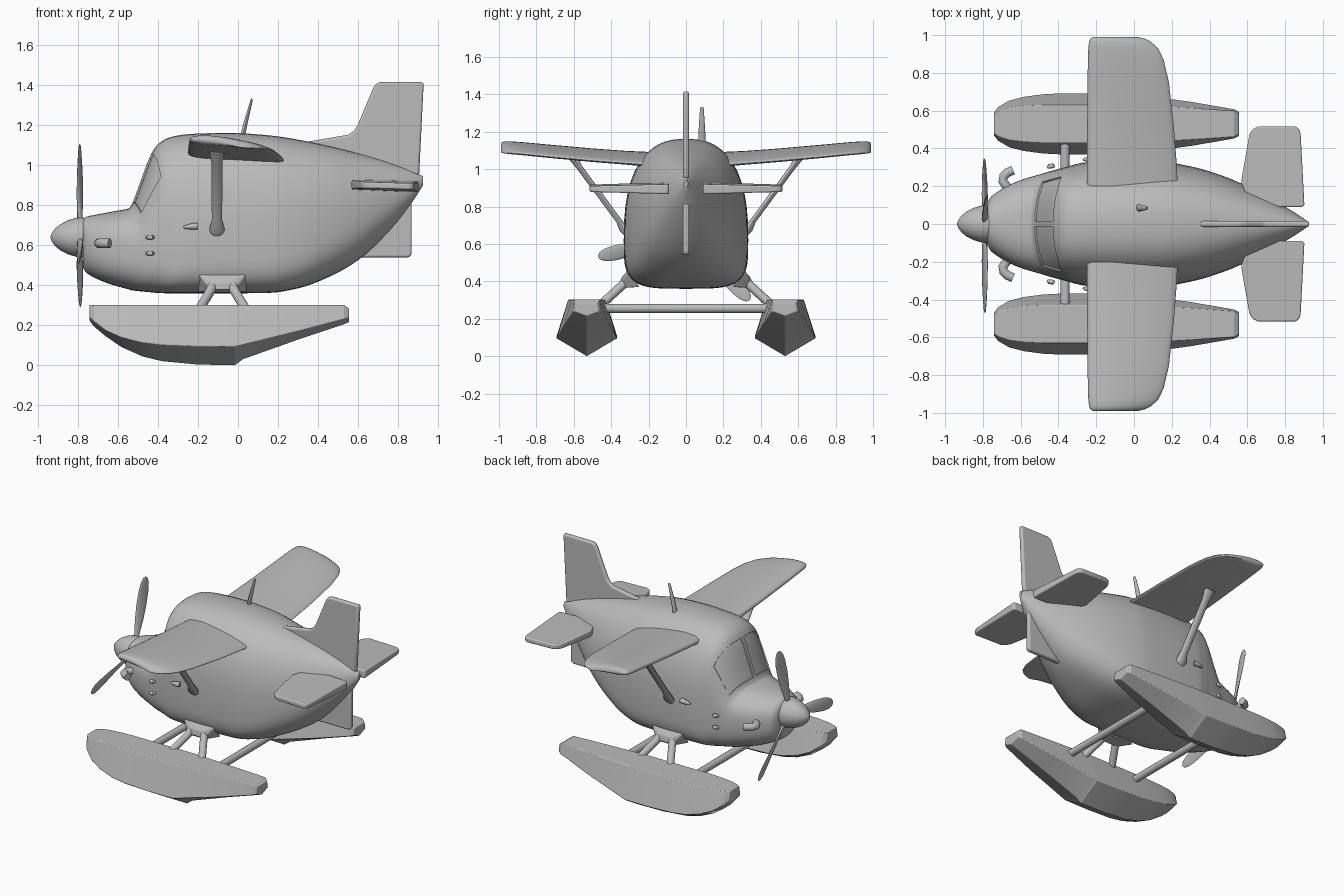
import bpy, bmesh, math
from mathutils import Vector, Matrix

if "Cube" in bpy.data.objects:
    bpy.data.objects.remove(bpy.data.objects["Cube"])

grey = bpy.data.materials.new("light_grey")
grey.diffuse_color = (0.5, 0.5, 0.5, 1)
grey.use_nodes = True
grey.node_tree.nodes["Principled BSDF"].inputs["Base Color"].default_value = grey.diffuse_color


def finish(name, bm, mirror=False, angle=35, bevel=0):
    bmesh.ops.recalc_face_normals(bm, faces=bm.faces)
    me = bpy.data.meshes.new(name)
    bm.to_mesh(me)
    bm.free()
    me.materials.append(grey)
    ob = bpy.data.objects.new(name, me)
    bpy.context.collection.objects.link(ob)
    if bevel:
        b = ob.modifiers.new("bevel", 'BEVEL')
        b.width, b.segments, b.limit_method = bevel, 3, 'ANGLE'
    if mirror:
        m = ob.modifiers.new("mirror", 'MIRROR')
        m.use_axis = (False, True, False)
    bpy.ops.object.select_all(action='DESELECT')
    ob.select_set(True)
    bpy.context.view_layer.objects.active = ob
    bpy.ops.object.shade_smooth_by_angle(angle=math.radians(angle))
    return ob


def loft(rings):
    """Skin closed rings of equal length and cap both ends."""
    bm = bmesh.new()
    vs = [[bm.verts.new(p) for p in r] for r in rings]
    n = len(rings[0])
    grid = [[bm.faces.new((a[j], a[(j + 1) % n], b[(j + 1) % n], b[j]))
             for j in range(n)] for a, b in zip(vs, vs[1:])]
    bm.faces.new(vs[0])
    bm.faces.new(vs[-1])
    return bm, grid


def tube(name, path, radii, flat=1.0, mirror=True, n=14):
    path = [Vector(p) for p in path]
    rings = []
    for i, p in enumerate(path):
        d = path[min(i + 1, len(path) - 1)] - path[max(i - 1, 0)]
        q = d.to_track_quat('Z', 'Y')
        r = radii[i] if isinstance(radii, (list, tuple)) else radii
        rings.append([p + q @ Vector((r * math.cos(a), r * flat * math.sin(a), 0))
                      for a in (2 * math.pi * k / n for k in range(n))])
    return finish(name, loft(rings)[0], mirror)


def plate(name, outline, place, thick, bevel, mirror=False):
    """Flat outline given a thickness; place maps (u, v, w) to space."""
    rings = [[place(u, v, w) for u, v in outline] for w in (-thick / 2, thick / 2)]
    return finish(name, loft(rings)[0], mirror, 40, bevel)


def spow(v, e):
    return math.copysign(abs(v) ** e, v)


def smooth_rows(rows, sub):
    """Monotone cubic interpolation between table rows."""
    cols = []
    for c in zip(*rows):
        d = [b - a for a, b in zip(c, c[1:])]
        m = [d[0]] + [2 * a * b / (a + b) if a * b > 0 else 0 for a, b in zip(d, d[1:])] + [d[-1]]
        out = []
        for i in range(len(d)):
            for k in range(sub):
                t = k / sub
                out.append(c[i] + d[i] * t * t * (3 - 2 * t)
                           + m[i] * t * (1 - t) ** 2 - m[i + 1] * t * t * (1 - t))
        cols.append(out + [c[-1]])
    return list(zip(*cols))


# Fuselage: x, top, bottom, half width, widest height, top/bottom squareness, side sweep
body = [
    (-.775, .730, .490, .110, .62, 2.2, 2.4, 0), (-.76, .742, .465, .140, .61, 2.2, 2.5, 0),
    (-.70, .755, .430, .185, .60, 2.3, 2.7, 0), (-.62, .770, .400, .230, .60, 2.4, 2.9, .02),
    (-.545, .785, .380, .262, .59, 2.6, 3.1, .05), (-.53, .805, .375, .270, .59, 2.8, 3.2, .06),
    (-.435, 1.055, .365, .300, .60, 3.0, 3.6, .06), (-.40, 1.105, .362, .308, .60, 2.8, 3.8, .05),
    (-.34, 1.140, .360, .318, .60, 2.6, 4, .03), (-.24, 1.156, .360, .328, .61, 2.5, 4, 0),
    (-.05, 1.162, .360, .333, .62, 2.5, 4, 0), (.15, 1.150, .362, .328, .63, 2.5, 4, 0),
    (.30, 1.128, .385, .305, .65, 2.4, 3.6, 0), (.45, 1.097, .440, .262, .69, 2.3, 3, 0),
    (.60, 1.060, .525, .200, .74, 2.1, 2.5, 0), (.75, 1.015, .665, .120, .81, 2, 2.1, 0),
    (.86, .975, .800, .055, .87, 2, 2, 0), (.925, .945, .900, .010, .92, 2, 2, 0)]
SEG, SUB = 48, 4
rings = []
for x, zt, zb, w, zm, nt, nb, sweep in smooth_rows(body, SUB):
    ring = []
    for j in range(SEG):
        a = 2 * math.pi * j / SEG
        e = 2 / (nt if math.cos(a) >= 0 else nb)
        y = w * spow(math.sin(a), e)
        h = spow(math.cos(a), e)
        ring.append((x + sweep * (y / .28) ** 2, y, zm + h * ((zt - zm) if h > 0 else (zm - zb))))
    rings.append(ring)
bm, grid = loft(rings)
bmesh.ops.recalc_face_normals(bm, faces=bm.faces)
# Recessed windscreen panes
for cols in (range(0, 7), range(SEG - 7, SEG)):
    pane = [grid[i][j] for i in range(5 * SUB, 6 * SUB + 1) for j in cols]
    bmesh.ops.inset_region(bm, faces=pane, thickness=.012, use_even_offset=True)
    bmesh.ops.inset_region(bm, faces=pane, thickness=.002, depth=-.008, use_even_offset=True)
finish("fuselage", bm)

# Wings: y, leading edge, trailing edge, height, half thickness
rings = []
for y, xl, xt, zc, th in [(.2, -.25, .232, 1.062, .036), (.32, -.25, .226, 1.071, .032),
                          (.5, -.248, .212, 1.085, .031), (.75, -.246, .185, 1.108, .03),
                          (.87, -.244, .157, 1.12, .029), (.93, -.242, .128, 1.125, .028),
                          (.965, -.238, .09, 1.128, .026), (.982, -.23, .055, 1.129, .02),
                          (.99, -.215, .02, 1.129, .009)]:
    ring = []
    for k in range(28):
        a = 2 * math.pi * k / 28
        u = spow(math.cos(a), .8)
        ring.append(((xl + xt) / 2 + u * (xt - xl) / 2, y,
                     zc + th * spow(math.sin(a), .8) * (.85 - .25 * u) - .04 * ((u + 1) / 2) ** 2))
    rings.append(ring)
finish("wing", loft(rings)[0], True, 50)

# Wing struts with widened ends
tube("wing_strut", [(-.105, .31, .655), (-.105, .335, .68), (-.105, .36, .725),
                    (-.105, .57, 1.01), (-.105, .61, 1.07)], [.036, .038, .026, .027, .04], .6)

# Tail surfaces
upright = lambda u, v, w: (u, w, v)
plate("tail_fin", [(.33, 1.115), (.46, 1.137), (.55, 1.152), (.58, 1.172), (.60, 1.205), (.675, 1.385),
                   (.688, 1.407), (.71, 1.415), (.928, 1.415), (.905, .95), (.6, 1.0)], upright, .032, .012)
plate("lower_fin", [(.58, .54), (.855, .54), (.868, .555), (.868, .85), (.75, .82), (.56, .62)],
      upright, .034, .012)
plate("tailplane", [(.70, .09), (.60, .14), (.567, .22), (.575, .27), (.61, .47), (.625, .5), (.655, .516),
                    (.855, .516), (.873, .505), (.882, .48), (.902, .1), (.89, .09)],
      lambda u, v, w: (u, v, .898 + w * (1.15 - v) - .03 * (u - .73)), .05, .018, True)

# Floats: x, deck half width, chine half width, chine height, keel height
FY = .53
rings = []
for x, d, c, zc, zk in [(-.742, .05, .06, .245, .225), (-.72, .065, .09, .22, .195),
                        (-.66, .085, .125, .175, .145), (-.58, .095, .145, .14, .09),
                        (-.48, .10, .158, .115, .045), (-.38, .10, .163, .103, .02),
                        (-.2, .10, .163, .096, .003), (-.015, .10, .16, .095, 0), (.025, .098, .155, .105, .03),
                        (.3, .083, .118, .172, .128), (.53, .068, .078, .232, .205), (.555, .055, .065, .24, .215)]:
    top = .285 if x > .54 else .302
    rings.append([(x, FY - d, top), (x, FY + d, top), (x, FY + c, zc), (x, FY, zk), (x, FY - c, zc)])
finish("float", loft(rings)[0], True, 22, .004)

# Bars joining the floats, and legs up to the fuselage
for i, x in enumerate((-.365, .15)):
    tube(f"float_crossbar_{i + 1}", [(x, -.48, .255), (x, -.40, .255), (x, .40, .255), (x, .48, .255)],
         [.03, .024, .024, .03], mirror=False)
for i, (x0, x1) in enumerate(((-.12, -.20), (-.035, .045))):
    tube(f"float_leg_{i + 1}", [(x0, .29, .43), (x0 * .8 + x1 * .2, .345, .375), (x1, .46, .27)],
         [.034, .024, .024])
bm = bmesh.new()
for x, y, z in [(-.20, .25, .37), (.045, .25, .37), (-.20, .31, .46), (.045, .31, .46), (-.14, .35, .38),
                (-.015, .35, .38), (-.14, .33, .365), (-.015, .33, .365), (-.13, .345, .42), (-.025, .345, .42)]:
    bm.verts.new((x, y, z))
bmesh.ops.convex_hull(bm, input=bm.verts)
finish("leg_fairing", bm, True, 40, .006)

# Spinner and three propeller blades
HZ = .64
rings = [[(x, r * math.cos(2 * math.pi * k / 32), HZ + r * math.sin(2 * math.pi * k / 32)) for k in range(32)]
         for x, r in [(-.936, .006), (-.93, .022), (-.915, .042), (-.89, .064), (-.85, .085),
                      (-.81, .097), (-.785, .1), (-.76, .096)]]
finish("spinner", loft(rings)[0])
for i, deg in enumerate((-15, 103, 225)):
    rot = Matrix.Rotation(math.radians(deg), 3, 'X')
    rings = []
    for r, hw, th, tw in [(.05, .014, .012, 40), (.12, .018, .011, 35), (.2, .03, .009, 28),
                          (.3, .039, .008, 20), (.39, .041, .006, 14), (.44, .035, .005, 11),
                          (.47, .022, .004, 10), (.481, .007, .002, 10)]:
        t = math.radians(tw)
        ring = []
        for k in range(14):
            a = 2 * math.pi * k / 14
            p, q = hw * math.cos(a), th * math.sin(a)
            ring.append(Vector((-.79, 0, HZ)) + rot @ Vector(
                (p * math.sin(t) + q * math.cos(t), p * math.cos(t) - q * math.sin(t), r)))
        rings.append(ring)
    finish(f"propeller_blade_{i + 1}", loft(rings)[0])

# Small fittings
tube("antenna", [(.02, .085, 1.13), (.035, .085, 1.2), (.068, .085, 1.325), (.07, .085, 1.332)],
     [.02, .018, .01, .006], .6, False)
tube("exhaust", [(-.65, .17, .61), (-.675, .20, .61), (-.695, .228, .61), (-.69, .252, .61),
                 (-.67, .272, .61), (-.64, .285, .61)], .024)
tube("side_vent", [(-.27, .338, .69), (-.255, .343, .692), (-.22, .345, .695), (-.205, .34, .695)],
     [.006, .011, .017, .017])
for i, z in enumerate((.64, .56)):
    tube(f"door_hinge_{i + 1}", [(-.46, .298, z), (-.45, .305, z), (-.43, .308, z), (-.42, .30, z)],
         [.006, .013, .013, .006])
